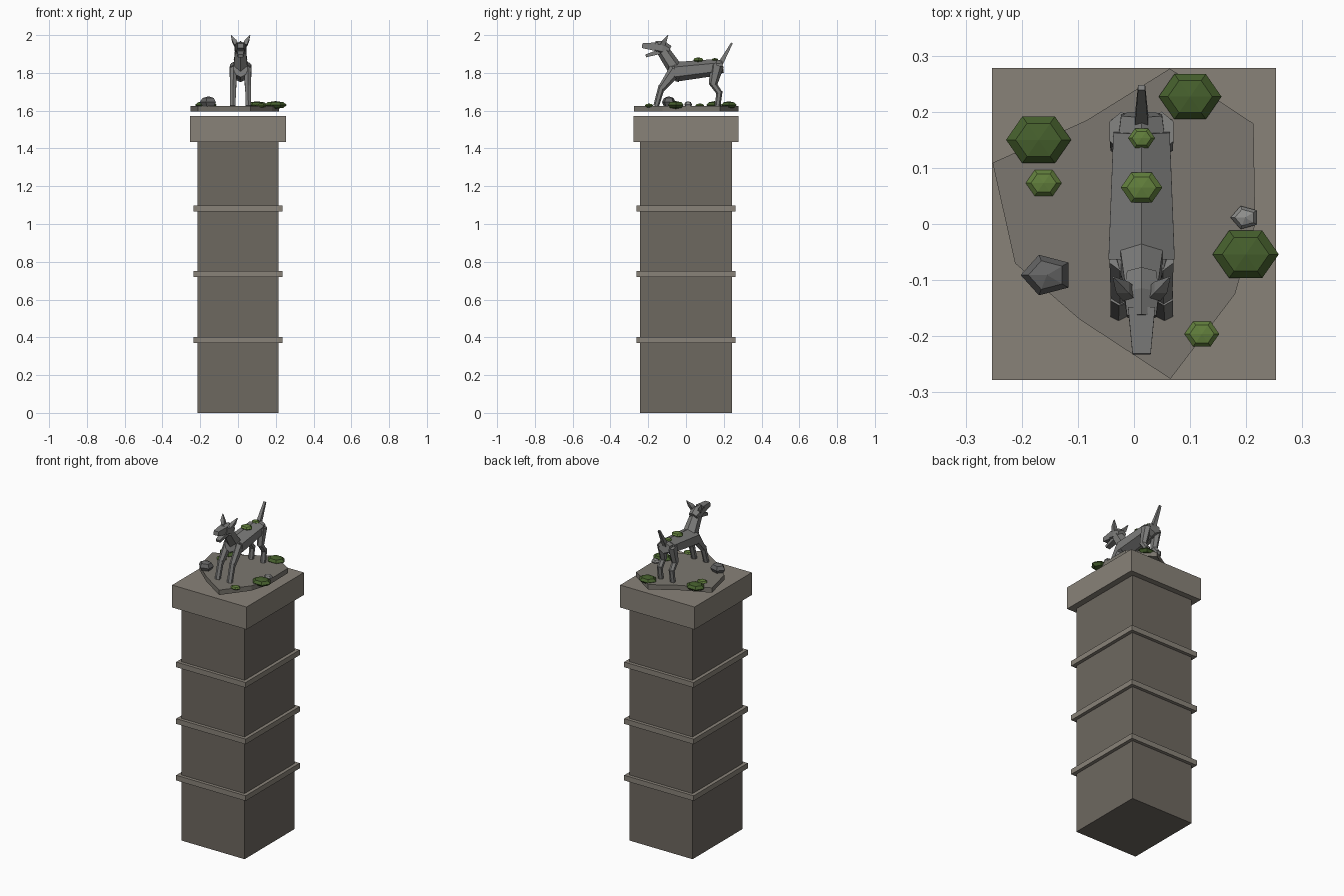
import bpy, bmesh, math
from mathutils import Vector

if "Cube" in bpy.data.objects:
    bpy.data.objects.remove(bpy.data.objects["Cube"])


def material(name, rgb):
    m = bpy.data.materials.new(name)
    m.diffuse_color = (*rgb, 1)
    m.use_nodes = True
    m.node_tree.nodes["Principled BSDF"].inputs["Base Color"].default_value = m.diffuse_color
    return m


STONE = material("pillar_stone", (0.155, 0.138, 0.117))
TRIM = material("trim_stone", (0.25, 0.225, 0.19))
BASE = material("slab_stone", (0.2, 0.185, 0.16))
GREY = material("statue_stone", (0.2, 0.2, 0.195))
ROCK = material("dark_rock", (0.13, 0.13, 0.13))
PALE = material("pale_rock", (0.28, 0.28, 0.27))
MOSS = material("dark_moss", (0.06, 0.115, 0.026))
LEAF = material("light_moss", (0.12, 0.21, 0.045))
CX = 0.0135  # centre line of the hound


def finish(name, bm, mat):
    bmesh.ops.recalc_face_normals(bm, faces=bm.faces)
    me = bpy.data.meshes.new(name)
    bm.to_mesh(me)
    bm.free()
    me.materials.append(mat)
    ob = bpy.data.objects.new(name, me)
    bpy.context.collection.objects.link(ob)
    return ob


def box(name, hx, hy, z0, z1, mat):
    bm = bmesh.new()
    bmesh.ops.create_cube(bm, size=1)
    for v in bm.verts:
        v.co = (v.co.x * 2 * hx, v.co.y * 2 * hy, z0 + (v.co.z + 0.5) * (z1 - z0))
    finish(name, bm, mat)


def limb(name, stations, n=6, turn=0.5, mat=GREY):
    """Loft n-sided rings; each station is (x, y, z, side radius, depth radius)."""
    bm = bmesh.new()
    pts = [Vector(s[:3]) for s in stations]
    rings = []
    for i, s in enumerate(stations):
        d = pts[min(i + 1, len(pts) - 1)] - pts[max(i - 1, 0)]
        v = Vector((1, 0, 0)).cross(d).normalized()
        ring = []
        for k in range(n):
            a = 2 * math.pi * (k + turn) / n
            ring.append(bm.verts.new(pts[i] + Vector((s[3] * math.cos(a), 0, 0)) + v * s[4] * math.sin(a)))
        rings.append(ring)
    for r0, r1 in zip(rings, rings[1:]):
        for k in range(n):
            j = (k + 1) % n
            bm.faces.new((r0[k], r0[j], r1[j], r1[k]))
    bm.faces.new(rings[0])
    bm.faces.new(rings[-1])
    return finish(name, bm, mat)


def blob(name, x, y, z, rx, ry, rz, n, mat):
    """Low-sided flattened ball with a corner towards +y."""
    bm = bmesh.new()
    bmesh.ops.create_uvsphere(bm, u_segments=n, v_segments=4, radius=1)
    for v in bm.verts:
        a = math.atan2(v.co.y, v.co.x) + (math.pi / 2)
        r = math.hypot(v.co.x, v.co.y)
        v.co = (x + rx * r * math.cos(a), y + ry * r * math.sin(a), z + rz * v.co.z)
    finish(name, bm, mat)


# Pillar with bands and cap
box("pillar", 0.215, 0.243, 0, 1.435, STONE)
for i, z in enumerate((0.387, 0.735, 1.083)):
    box(f"band_{i}", 0.236, 0.263, z - 0.016, z + 0.016, TRIM)
box("cap", 0.253, 0.278, 1.435, 1.573, TRIM)

# Irregular slab
outline = [(0.064, 0.277), (-0.084, 0.185), (-0.252, 0.109), (-0.212, -0.07), (-0.097, -0.17),
           (0.065, -0.276), (0.18, -0.125), (0.216, 0.0), (0.213, 0.179)]
bm = bmesh.new()
f = bm.faces.new([bm.verts.new((x, y, 1.596)) for x, y in outline])
top = bmesh.ops.extrude_face_region(bm, geom=[f])
bmesh.ops.translate(bm, vec=(0, 0, 0.03), verts=[g for g in top["geom"] if isinstance(g, bmesh.types.BMVert)])
finish("slab", bm, BASE)

# Rocks and moss
blob("large_rock", -0.155, -0.091, 1.645, 0.047, 0.038, 0.031, 5, ROCK)
blob("small_rock", 0.198, 0.0115, 1.632, 0.026, 0.0217, 0.018, 5, PALE)
for i, (x, y, z, r, mat) in enumerate([
        (-0.17, 0.15, 1.63, 0.058, MOSS), (0.10, 0.227, 1.63, 0.056, MOSS),
        (0.199, -0.054, 1.63, 0.059, MOSS), (0.121, -0.196, 1.627, 0.031, LEAF),
        (-0.161, 0.073, 1.627, 0.032, LEAF), (CX, 0.065, 1.869, 0.037, LEAF),
        (CX, 0.153, 1.87, 0.024, LEAF)]):
    blob(f"moss_{i}", x, y, z, r, r * 0.83, r * 0.35, 6, mat)

# Hound: trunk, neck, head and tail
limb("body", [(CX, -0.06, 1.805, 0.068, 0.052), (CX, 0.165, 1.83, 0.058, 0.044)])
limb("rump", [(CX, 0.13, 1.825, 0.052, 0.046), (CX, 0.195, 1.835, 0.042, 0.034)])
limb("chest", [(CX, -0.095, 1.815, 0.042, 0.038), (CX, -0.03, 1.805, 0.062, 0.055)])
limb("neck", [(CX, -0.06, 1.825, 0.044, 0.04), (CX, -0.12, 1.915, 0.034, 0.034)])
limb("skull", [(CX, -0.09, 1.915, 0.03, 0.03), (CX, -0.125, 1.932, 0.036, 0.038),
               (CX, -0.165, 1.937, 0.03, 0.031)])
limb("snout", [(CX, -0.15, 1.938, 0.034, 0.034), (CX, -0.232, 1.944, 0.023, 0.018)], n=4)
limb("lower_jaw", [(CX, -0.14, 1.912, 0.028, 0.018), (CX, -0.213, 1.89, 0.02, 0.011)], n=4)
limb("tail", [(CX, 0.175, 1.835, 0.018, 0.02), (CX, 0.243, 1.958, 0.009, 0.007)], n=4)

# Paired ears and legs
for side, s in (("left", -1), ("right", 1)):
    def at(dx, y, z, r, d):
        return (CX + s * dx, y, z, r, d)
    limb(f"{side}_ear", [at(0.022, -0.125, 1.945, 0.017, 0.018), at(0.034, -0.113, 1.97, 0.016, 0.016),
                         at(0.05, -0.095, 2.0, 0.002, 0.002)], n=4)
    limb(f"{side}_shoulder", [at(0.038, -0.055, 1.815, 0.022, 0.036), at(0.039, -0.132, 1.715, 0.018, 0.019)])
    limb(f"{side}_front_shin", [at(0.04, -0.128, 1.73, 0.018, 0.018), at(0.041, -0.158, 1.624, 0.017, 0.015)])
    limb(f"{side}_thigh", [at(0.036, 0.165, 1.84, 0.024, 0.036), at(0.039, 0.142, 1.735, 0.019, 0.022)])
    limb(f"{side}_hock", [at(0.04, 0.138, 1.75, 0.018, 0.019), at(0.04, 0.18, 1.69, 0.017, 0.015)])
    limb(f"{side}_rear_shin", [at(0.04, 0.178, 1.705, 0.017, 0.016), at(0.041, 0.167, 1.624, 0.016, 0.015)])
